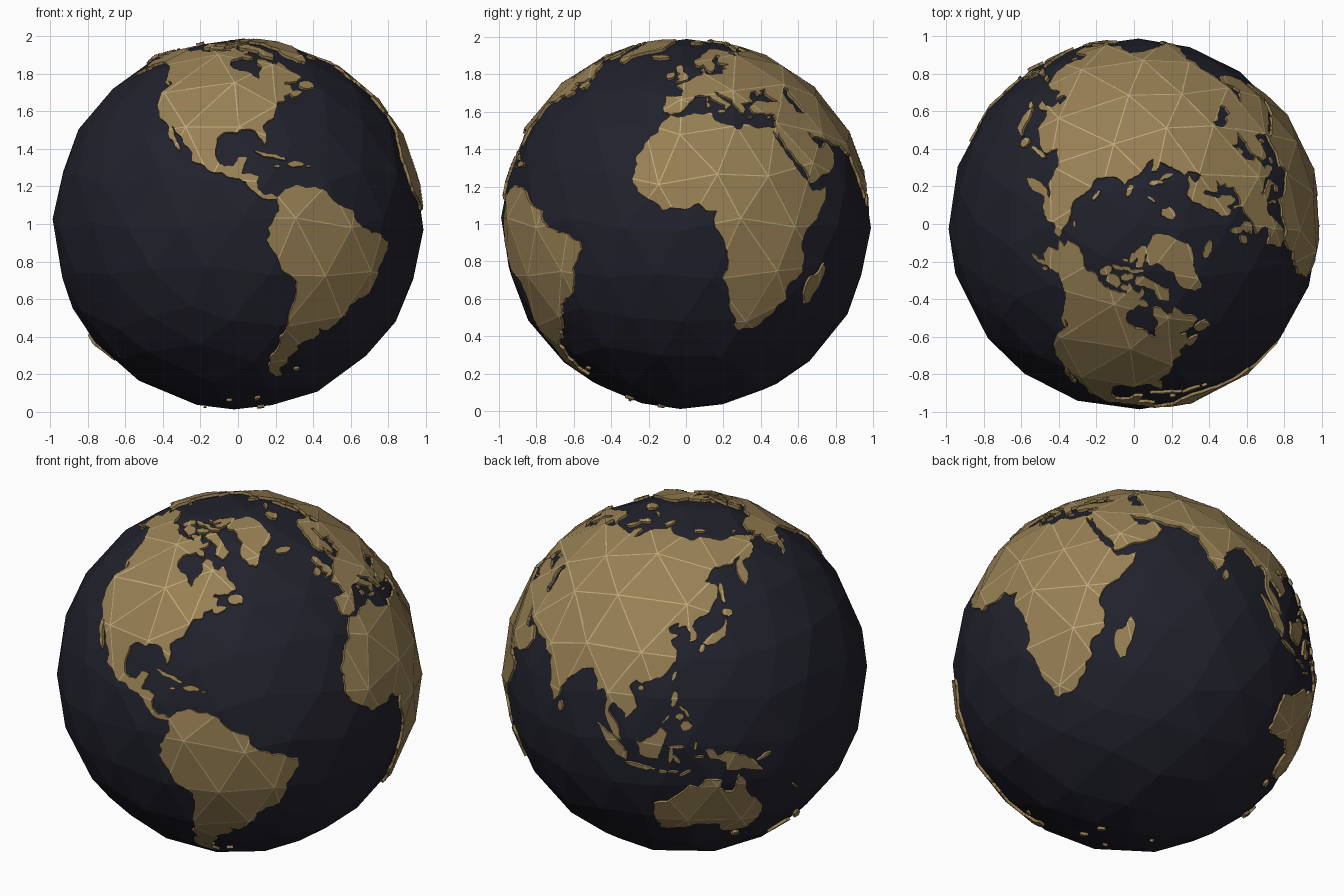
import bpy, bmesh, math, random
from mathutils import Vector
from mathutils.bvhtree import BVHTree
from mathutils.geometry import delaunay_2d_cdt

random.seed(4)
OCEAN_R, LAND_TOP, LAND_BASE = 0.988, 1.003, 0.982
UP = Vector((0, 0, 1))


def material(name, rgb):
    m = bpy.data.materials.new(name)
    m.diffuse_color = (*rgb, 1)
    return m


OCEAN = material("dark_navy", (0.0155, 0.0155, 0.026))
LAND = material("tan_gold", (0.31, 0.215, 0.088))
LINE = material("pale_gold", (0.52, 0.40, 0.20))


def finish(bm, name, mat):
    bmesh.ops.translate(bm, verts=bm.verts, vec=UP)
    me = bpy.data.meshes.new(name)
    bm.to_mesh(me)
    bm.free()
    me.materials.append(mat)
    bpy.context.collection.objects.link(bpy.data.objects.new(name, me))


# Faceted unit sphere shared by the ocean and the land plates
ball = bmesh.new()
bmesh.ops.create_icosphere(ball, subdivisions=3, radius=1)
for vert in ball.verts:
    j = Vector([random.uniform(-0.04, 0.04) for _ in range(3)])
    vert.co = (vert.co + j).normalized()
ball.verts.index_update()
facet_pts = [v.co.copy() for v in ball.verts]
facet_edges = [tuple(v.index for v in e.verts) for e in ball.edges]
tree = BVHTree.FromBMesh(ball)
bmesh.ops.scale(ball, verts=ball.verts, vec=Vector((1, 1, 1)) * OCEAN_R)
finish(ball, "ocean", OCEAN)

ridges = bmesh.new()


def direction(lon, lat):
    a, b = math.radians(lon), math.radians(lat)
    return Vector((math.cos(b) * math.cos(a), math.cos(b) * math.sin(a), math.sin(b)))


def jagged(pts, levels=2):
    # Roughen a coast by moving midpoints sideways
    for _ in range(levels):
        out = []
        for a, b in zip(pts, pts[1:] + pts[:1]):
            out.append(a)
            d = b - a
            if d.length > 0.022:
                out.append((a + b) / 2 + Vector((-d.y, d.x)) * random.uniform(-0.13, 0.13))
        pts = out
    return pts


def plate(bm, coast):
    # Flatten the coast around its middle, cut it by the facet edges, wrap it back
    dirs = [direction(*p) for p in coast]
    c = sum(dirs, Vector()).normalized()
    u = UP.cross(c).normalized()
    w = c.cross(u)

    def flat(d):
        t = c.angle(d)
        q = Vector((d.dot(u), d.dot(w)))
        return q.normalized() * t if q.length > 1e-9 else q

    def wrap(p):
        t = p.length
        d = c if t < 1e-9 else c * math.cos(t) + (u * p.x + w * p.y) * (math.sin(t) / t)
        return tree.ray_cast(Vector(), d)[0] or d * 0.99

    pts = jagged([flat(d) for d in dirs])
    if sum(a.x * b.y - a.y * b.x for a, b in zip(pts, pts[1:] + pts[:1])) < 0:
        pts.reverse()
    reach = max(p.length for p in pts) + 0.42
    near = {i: k for k, i in enumerate(i for i, p in enumerate(facet_pts) if c.angle(p) < reach)}
    n = len(pts)
    edges = [(near[a] + n, near[b] + n) for a, b in facet_edges if a in near and b in near]
    vs, es, fs, _, oe, of = delaunay_2d_cdt(
        pts + [flat(facet_pts[i]) for i in near], edges, [list(range(n))], 0, 1e-6, True)
    keep = [f for f, o in zip(fs, of) if o]
    pos = {i: wrap(vs[i]) for f in keep for i in f}
    bv = {i: bm.verts.new(p * LAND_BASE) for i, p in pos.items()}
    faces = [bm.faces.new([bv[i] for i in f]) for f in keep]
    top = bmesh.ops.extrude_face_region(bm, geom=faces, use_keep_orig=True)["geom"]
    for v in top:
        if isinstance(v, bmesh.types.BMVert):
            v.co *= LAND_TOP / LAND_BASE
    # Pale strips where facets meet
    inner = {frozenset((f[k], f[k - 1])) for f in keep for k in range(len(f))}
    for e, o in zip(es, oe):
        if frozenset(e) in inner and any(x < len(edges) for x in o):
            a, b = (pos[i] * (LAND_TOP + 0.0015) for i in e)
            s = a.cross(b).normalized() * 0.0032
            ridges.faces.new([ridges.verts.new(p) for p in (a + s, a - s, b - s, b + s)])


def land(name, *coasts):
    bm = bmesh.new()
    for coast in coasts:
        plate(bm, coast)
    bmesh.ops.recalc_face_normals(bm, faces=bm.faces)
    finish(bm, name, LAND)


def isle(lon, lat, length, width, turn=0):
    # Small oval island; sizes in degrees, turn is anticlockwise from east
    out, t = [], math.radians(turn)
    for k in range(8):
        a = k * math.tau / 8
        r = random.uniform(0.85, 1.15) / 2
        x, y = length * r * math.cos(a), width * r * math.sin(a)
        out.append((lon + (x * math.cos(t) - y * math.sin(t)) / math.cos(math.radians(lat)),
                    lat + x * math.sin(t) + y * math.cos(t)))
    return out


# Continents as coast outlines (longitude, latitude); neighbours overlap inland
land("africa", [(-6, 35.8), (-2, 35.1), (3, 36.8), (10, 37.3), (11, 34), (15, 32.3), (19, 30.3), (21.5, 32.8),
    (25, 31.6), (30, 31.4), (32.7, 31), (32.6, 29.9), (34, 26.5), (35.6, 23.8), (37.3, 20.5), (38.5, 18), (41, 14.8),
    (43.2, 12.2), (44.5, 10.5), (51.2, 11.8), (50, 8), (47, 4), (43, 0), (40, -3), (39, -7), (40.6, -11), (40.6, -15),
    (36, -18.5), (35, -21), (35.5, -24), (32.8, -26), (32, -29), (28, -33), (25.5, -34), (20, -34.8), (18.3, -33.5),
    (17.5, -30), (15, -26.5), (14.3, -22), (11.8, -17), (13.7, -11.5), (12.2, -6), (9, -1), (9.6, 4), (6, 4.3),
    (4, 6.4), (-2, 4.8), (-7.5, 4.4), (-13, 8.5), (-16.8, 12.5), (-17.3, 14.8), (-16.3, 19), (-17, 21.5),
    (-14.5, 26), (-10, 29.5), (-9.7, 31.5)])
land("south_america", [(-77.5, 8.5), (-75, 11), (-71.5, 12.3), (-68, 11.3), (-62, 10.6), (-60, 8.5), (-57, 6),
    (-51.5, 4.3), (-50, 0.5), (-48, -1), (-44, -2.7), (-40, -2.9), (-35.3, -5.3), (-34.9, -8), (-37, -11.5), (-39, -14),
    (-39.5, -18.5), (-41, -22), (-45, -23.5), (-48.5, -26), (-49, -29), (-52.5, -33), (-54.5, -34.9), (-58, -34.3),
    (-57, -36.5), (-58.5, -38.5), (-62, -39), (-65, -41), (-63.8, -42.5), (-67.3, -46), (-66, -48), (-69, -51),
    (-68.3, -52.5), (-65.2, -54.7), (-69, -55.3), (-72.5, -53.5), (-75.3, -50), (-75.5, -46.5), (-73, -42),
    (-73.6, -37.5), (-71.5, -32), (-70.3, -25), (-70.3, -18.3), (-76.2, -14), (-79, -8.5), (-81.2, -5), (-80, -3),
    (-80.8, -1), (-79, 1.5), (-77.3, 4), (-77.8, 7)])
land("north_america_upper", [(-168, 65.6), (-162, 66.5), (-166.5, 68.3), (-156.5, 71.3), (-141, 69.6), (-135, 69),
    (-128, 70.3), (-115, 68), (-108, 68), (-102, 67.8), (-96, 68), (-94.5, 71.8), (-91, 69.5), (-86, 68), (-82, 69.5),
    (-81.5, 67.5), (-87, 65.5), (-87, 64), (-93.5, 62), (-94.7, 59), (-92.5, 57), (-85, 55.3), (-82.2, 52.9),
    (-79.5, 51.5), (-78.8, 54.7), (-76.6, 57), (-78.3, 60), (-77.5, 62.5), (-72, 61.7), (-69.5, 58.8), (-67, 58.5),
    (-64.5, 60.3), (-61.5, 57), (-57, 54), (-56, 51.8), (-60, 50.2), (-66.5, 50.2), (-69, 47), (-90, 44), (-122, 46),
    (-123, 49), (-128, 51), (-131, 55), (-135, 58.5), (-140, 59.8), (-147, 61), (-151.5, 59.3), (-154, 59),
    (-158, 56.2), (-164, 54.7), (-160, 56.2), (-157.5, 58.7), (-162, 58.8), (-165.5, 61.5), (-161, 64.3)])
land("north_america_lower", [(-123, 49), (-105, 52), (-85, 50), (-68, 49), (-64.3, 48.8), (-64.5, 46.2), (-60, 46),
    (-65.5, 43.5), (-66.5, 45), (-70, 43.6), (-70, 41.7), (-74, 40.5), (-75.8, 36.5), (-76.5, 34.7), (-81, 31.8),
    (-80.1, 26.5), (-81, 25.2), (-82.8, 28), (-84, 30), (-89.5, 30), (-90, 29.2), (-94, 29.6), (-97.3, 27.5),
    (-97.6, 22.5), (-96, 19), (-94.3, 18.2), (-91.5, 18.5), (-90.3, 21), (-87, 21.4), (-88, 18), (-88.7, 15.8),
    (-83.3, 15), (-83.7, 11), (-81.5, 9), (-79.5, 9.5), (-77.2, 8.4), (-78, 7.6), (-80.5, 7.5), (-83.5, 8.6),
    (-85.8, 10.5), (-87.5, 13), (-92, 14.5), (-95, 16), (-100, 17), (-105.5, 20), (-105.5, 22.5), (-109.3, 26),
    (-112.5, 29.5), (-114.7, 31.6), (-112.5, 28), (-110, 24.2), (-110, 23), (-112, 25), (-115, 28), (-117, 32.5),
    (-120.6, 34.6), (-124, 39.8), (-124.2, 46)])
land("europe", [(-5.6, 36), (-2, 36.8), (0, 39), (3.2, 42), (4, 43.5), (7.5, 43.8), (10.3, 43.5), (12.3, 41.7),
    (15.8, 40), (15.8, 38), (17, 39), (18.4, 40), (16, 41.8), (13.6, 43.6), (12.4, 45.3), (14, 45), (15.5, 43.7),
    (19.3, 41.8), (20, 39.5), (21.5, 37), (23, 36.6), (24, 38), (22.8, 40.3), (26, 40.8), (29, 41.2), (28, 43),
    (30, 45.5), (33, 46), (33.5, 44.5), (36.5, 45.2), (35, 46.3), (39, 47.2), (37.5, 45), (41.5, 41.8), (41.5, 41),
    (48, 40.5), (47.5, 43), (47.5, 45), (50, 46.8), (53, 46), (60, 46), (63, 55), (62, 68.7), (54, 68.5), (44, 68),
    (44, 66), (40, 64.6), (37, 64), (34, 62), (29, 60), (23.5, 59.2), (24, 57.3), (21.5, 57.3), (20, 54.6), (14, 54),
    (10.8, 54.2), (10.5, 57.5), (8.3, 56.8), (8.8, 53.9), (4.5, 52.5), (1.7, 50.8), (-1.6, 49.4), (-4.7, 48.4),
    (-1.3, 46), (-1.6, 43.4), (-8.8, 43.3), (-9.3, 38.7), (-8.8, 37.1)])
land("scandinavia", [(41, 66.8), (40, 68), (33, 69.4), (28, 71), (20, 70), (14.5, 67.5), (10, 64), (5, 61.8),
    (5.5, 58.8), (8, 58), (10.6, 59.3), (12.7, 56), (14.3, 55.5), (16.5, 56.8), (18.5, 60), (17.3, 61.5), (21.5, 64.5),
    (24, 65.8), (25.3, 65), (21.5, 62.5), (21.3, 60.8), (29.5, 60), (35, 61), (36, 64), (34, 66.5)])
land("north_asia", [(57, 45), (57, 68.7), (67, 68.8), (67, 72), (72.5, 72.8), (73.5, 68.5), (80, 72.5), (87, 75),
    (98, 76.2), (104, 77.6), (113, 74), (129, 71.5), (140, 72.5), (152, 71), (161, 69.5), (171, 69.9), (180, 68.8),
    (190, 66), (186, 64.5), (180, 65), (178, 62.5), (170, 60), (163, 59.5), (162, 56), (159.9, 53), (156.7, 51),
    (155.6, 55), (157, 58), (163, 61.5), (155, 59.3), (143, 59.3), (135.5, 54.7), (141, 53), (140, 48.5), (135.5, 44),
    (131, 42.6), (127.6, 39.6), (129.4, 37), (129, 35.2), (126.4, 34.5), (126.7, 37.5), (125, 39.7), (121.5, 39),
    (122, 40.6), (118, 39), (119, 37.3), (122.5, 37), (119.3, 35), (121.8, 31.5), (121.6, 28.5), (118, 24.4),
    (114, 22.3), (110, 20.5), (108, 21.6), (98, 23), (85, 33), (70, 37), (58, 40)])
land("south_asia", [(29, 41.1), (33, 42), (36, 41.3), (41.5, 41.6), (49.5, 40.5), (49, 37.6), (52, 36.7), (54, 37.2),
    (53, 40), (51, 44), (53, 46.5), (60, 47), (80, 44), (105, 30), (108.5, 22), (105.8, 19), (109, 13), (107, 10.5),
    (105, 8.7), (105, 10.5), (102.5, 12), (100.7, 13.4), (99.2, 10), (103.4, 4.5), (104, 1.4), (101.3, 3), (98.4, 8),
    (98.5, 14), (97, 17), (94.3, 16), (94, 19), (91.5, 22.6), (87, 21.3), (82, 16.6), (80.2, 13.5), (79.8, 10.3),
    (77.5, 8), (74.8, 13), (72.8, 19), (72.5, 21.5), (69, 22.3), (66.8, 25), (61.5, 25.1), (57, 26.8), (51, 28),
    (48.5, 30.2), (46, 32), (38, 35.5), (36, 36.2), (32.5, 36.1), (30.5, 36.7), (27.5, 36.7), (26.2, 39.4)])
land("arabia", [(48.5, 30.2), (50, 26.5), (51.4, 25.5), (51.6, 24.2), (54, 24.2), (56.3, 26.2), (59.8, 22.4),
    (57.7, 19), (55, 17), (52, 15.6), (45, 12.8), (43.3, 12.8), (42.7, 16.5), (39.2, 21), (35, 28), (34.9, 29.4),
    (34.2, 27.8), (32.6, 30), (32.4, 31.1), (34.3, 31.3), (36, 35), (36, 36.9), (44, 38), (49, 34)])
land("australia", [(114, -22), (113.5, -26), (115.7, -32), (115.2, -34.3), (118, -35), (123.5, -33.9), (129, -31.7),
    (134, -32.8), (137.8, -32.8), (138.2, -35.5), (140, -37.5), (143.5, -38.8), (147, -38.3), (150, -37.3),
    (153, -31.5), (153.4, -27), (150.8, -23.3), (146.5, -19), (145.3, -15), (142.6, -10.8), (141.6, -14),
    (140.8, -17.5), (135.8, -15), (136.8, -12.2), (131, -12), (129, -15), (126, -14), (122.3, -18)])
land("greenland", [(-73, 78.3), (-66, 80.5), (-60, 82), (-45, 82.8), (-32, 83.5), (-20, 81.5), (-18, 78), (-20, 74),
    (-22, 70.5), (-30, 68.2), (-38, 65.6), (-43, 60.1), (-48, 61), (-53.5, 66.5), (-51, 69.8), (-55, 72), (-60, 76),
    (-68, 76)])

# Larger islands
land("arctic_large_islands",
     [(-61.5, 66.5), (-65, 63), (-72, 64.5), (-73, 68), (-80, 70), (-89, 71), (-88, 73.5), (-80, 73.7), (-73, 71.5),
      (-67, 69.3)],
     [(-88, 76.5), (-78, 76.4), (-72, 79), (-62, 82.3), (-72, 83), (-88, 81.5), (-84, 79)],
     [(-117, 70), (-105, 69), (-102, 71), (-108, 73), (-117, 72.8)])
land("britain", [(-5.5, 50.1), (1.3, 51.2), (1.6, 52.7), (-1.5, 55), (-2, 57.5), (-3.2, 58.6), (-5.5, 58), (-5, 55),
    (-3, 54), (-4.7, 52.5), (-3, 51.4)])
land("honshu", [(141.3, 41.4), (142, 39.5), (140.8, 35.8), (138, 34.6), (135.8, 33.5), (131, 34), (133, 35.6),
    (136.7, 37.3), (139.5, 38.5)])
land("madagascar", [(49.3, -12), (50.4, -15.8), (47.2, -25), (45, -25.5), (43.5, -22.5), (44.3, -16.5), (47.5, -15)])
land("borneo", [(109, 1.5), (111, 1.6), (113.5, 3.3), (117, 7), (119, 5), (117.6, 1), (116.2, -4), (110.3, -2.8)])
land("sumatra", [(95.3, 5.6), (98, 4), (103.5, 0), (106, -3), (105.7, -5.8), (102, -4), (99, 0)])
land("new_guinea", [(131, -0.8), (134, -0.9), (135.2, -3.2), (138, -1.7), (144.5, -3.9), (147.5, -6), (150.7, -10.4),
    (147, -9.5), (143.5, -8.5), (138, -8.3), (138, -5.5), (132.8, -4)])

# Small islands as ovals: longitude, latitude, length, width, turn
land("arctic_small_islands", *[isle(*i) for i in [
    (-121, 73, 4, 3, 60), (-87, 75.3, 5, 1.5), (-111, 75.5, 4, 1.5), (-99, 73, 3, 2.5), (-92, 79.5, 3.5, 2, 70),
    (-84, 64.5, 4, 2.5, -30), (-94, 73.5, 2.5, 2), (-100, 76, 3, 1.3), (-103, 78.5, 2, 1), (-98, 69.7, 3, 2),
    (-19, 65, 6, 3), (56, 72, 5, 1.5, 60), (62, 75.5, 5, 1.5, 35), (18, 78.7, 5, 3.5, 60), (23, 80, 2.2, 1),
    (98, 79.5, 4, 2, 60), (143, 75.2, 4, 1.2), (180, 71.2, 2.2, 1), (55, 80.6, 3, 1)]])
land("asian_islands", *[isle(*i) for i in [
    (143, 50, 8, 1.4, 88), (143, 43.3, 4, 3), (131, 32.5, 3, 1.7, 70), (133.4, 33.7, 2, 1), (121, 23.7, 3.4, 1.4, 70),
    (109.8, 19.2, 2.2, 1.7), (121.2, 16.3, 5.5, 2.2, 80), (123.7, 13.3, 3, 1, -45), (125, 7.6, 4, 3.5),
    (123, 10.6, 3, 2), (125.2, 11.8, 3, 1.2, -60), (118.6, 9.8, 4.5, 0.7, 48), (80.8, 7.5, 3.6, 2, 90),
    (110, -7.3, 9.5, 1.4, -8), (120.2, -2.3, 6.5, 1.3, 80), (122, 0.7, 5, 0.9, 5), (122, -3.8, 3.5, 1.3, -50),
    (117.5, -8.7, 3, 0.8), (121, -8.6, 3.3, 0.6), (124.8, -9.2, 4.5, 1, 28), (128, 0.8, 3, 1, 80),
    (129.3, -3.1, 3, 0.8), (150.8, -5.5, 5, 1, 25)]])
land("other_islands", *[isle(*i) for i in [
    (-56, 48.7, 5, 4), (-126, 49.7, 4, 1.1, -40), (-79.5, 21.8, 10.5, 1.2, -17), (-71, 18.9, 5.5, 1.8),
    (-77.3, 18.1, 2, 0.8), (-66.4, 18.2, 1.7, 0.7), (-8, 53.3, 3.4, 2.6, 60), (9, 42.1, 1.6, 0.8, 90),
    (9, 40, 2.2, 1.2, 90), (14, 37.5, 2.4, 1.4), (25, 35.2, 2.2, 0.6), (33, 35, 1.8, 0.8), (-153.5, 57.4, 2, 1.1, 40),
    (146.5, -42, 3, 2.7), (175.8, -38.8, 5.5, 2.5, -60), (170.5, -43.8, 8, 2.3, 47), (165.5, -21.3, 3.5, 0.7, -40),
    (-59, -51.7, 2.5, 1.2)]])
land("antarctic_islands", *[isle(*i) for i in [
    (-71, -71, 3.2, 1.6, 80), (-99, -72.1, 2, 0.9), (-48, -79.5, 3, 1.5, 80), (-162, -79.3, 1.4, 0.8)]])

finish(ridges, "facet_lines", LINE)
